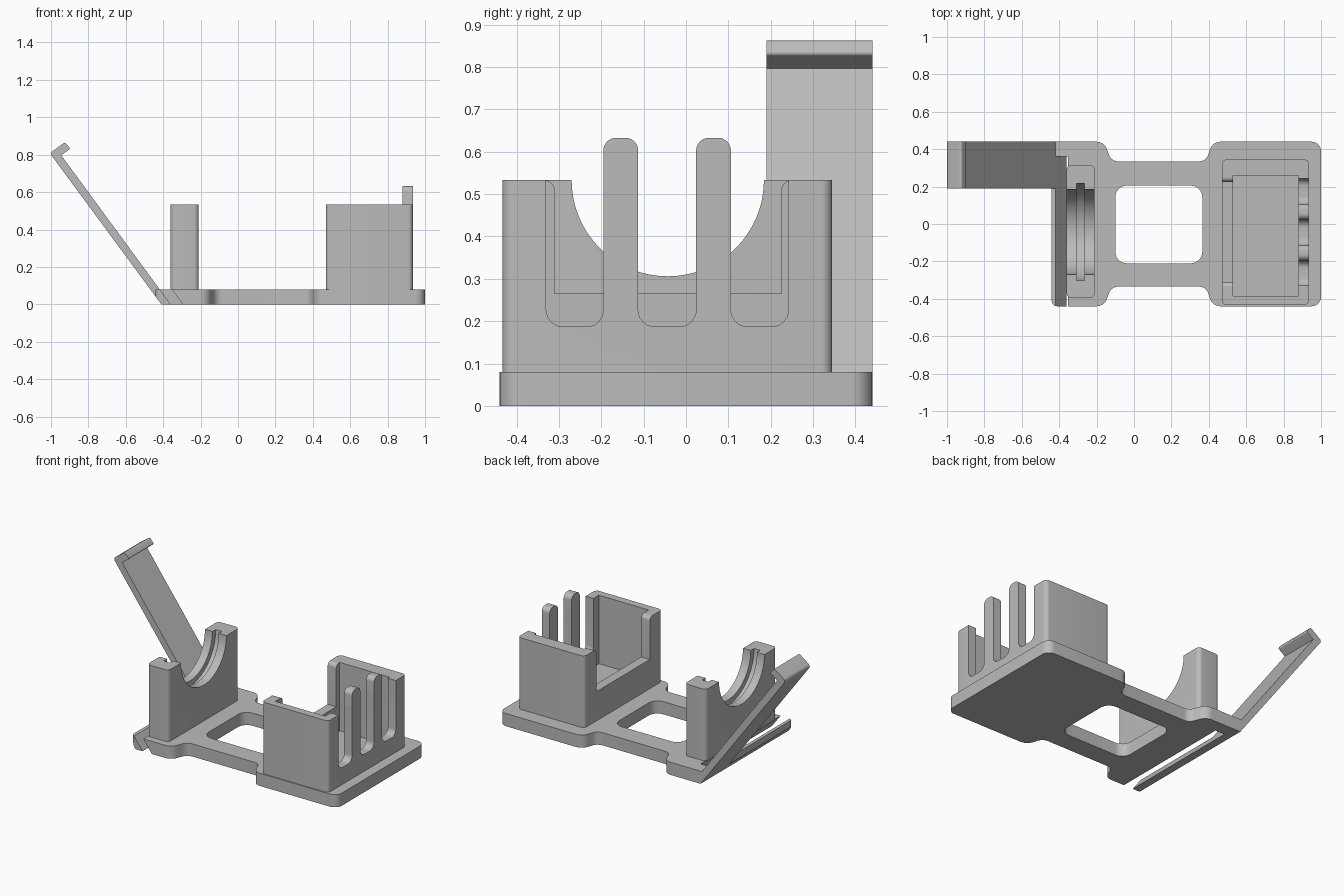
import bpy, bmesh, math
from mathutils import Vector

cube = bpy.data.objects.get("Cube")
if cube:
    bpy.data.objects.remove(cube, do_unlink=True)

grey = bpy.data.materials.new("plain_grey")
grey.use_nodes = True
grey.diffuse_color = (0.5, 0.5, 0.5, 1)
grey.node_tree.nodes["Principled BSDF"].inputs["Base Color"].default_value = (0.5, 0.5, 0.5, 1)


def rounded(corners, steps=6):
    """Polygon from (u, v, radius) corners, each filleted with its radius."""
    out = []
    for i, (u, v, r) in enumerate(corners):
        p = Vector((u, v))
        if r == 0:
            out.append(p)
            continue
        a = (Vector(corners[i - 1][:2]) - p).normalized()
        b = (Vector(corners[(i + 1) % len(corners)][:2]) - p).normalized()
        half = a.angle(b) / 2
        centre = p + (a + b).normalized() * (r / math.sin(half))
        s, e = p + a * (r / math.tan(half)) - centre, p + b * (r / math.tan(half)) - centre
        for k in range(steps + 1):
            d = s.lerp(e, k / steps)
            out.append(centre + d.normalized() * r)
    return out


def rect(u0, u1, v0, v1, r=0, r_top=None):
    t = r if r_top is None else r_top
    return rounded([(u0, v0, r), (u1, v0, r), (u1, v1, t), (u0, v1, t)])


def disc(u, v, r, n=64):
    return [Vector((u + r * math.cos(k * math.tau / n), v + r * math.sin(k * math.tau / n)))
            for k in range(n)]


def prism(name, profile, axis, lo, hi):
    """Extrude a 2D profile along x (y,z), y (x,z) or z (x,y)."""
    place = {"x": lambda p, t: (t, p.x, p.y),
             "y": lambda p, t: (p.x, t, p.y),
             "z": lambda p, t: (p.x, p.y, t)}[axis]
    bm = bmesh.new()
    face = bm.faces.new([bm.verts.new(place(p, lo)) for p in profile])
    moved = bmesh.ops.extrude_face_region(bm, geom=[face])
    shift = Vector(place(Vector((0, 0)), hi - lo))
    bmesh.ops.translate(bm, vec=shift, verts=[g for g in moved["geom"] if isinstance(g, bmesh.types.BMVert)])
    bmesh.ops.recalc_face_normals(bm, faces=bm.faces)
    mesh = bpy.data.meshes.new(name)
    bm.to_mesh(mesh)
    bm.free()
    mesh.materials.append(grey)
    ob = bpy.data.objects.new(name, mesh)
    bpy.context.collection.objects.link(ob)
    return ob


def select(ob):
    bpy.ops.object.select_all(action="DESELECT")
    ob.select_set(True)
    bpy.context.view_layer.objects.active = ob


def cut(ob, profile, axis, lo, hi):
    tool = prism("cutter", profile, axis, lo, hi)
    tool.hide_render = True
    mod = ob.modifiers.new("cut", "BOOLEAN")
    mod.operation, mod.solver, mod.object = "DIFFERENCE", "EXACT", tool
    select(ob)
    bpy.ops.object.modifier_apply(modifier=mod.name)
    bpy.data.objects.remove(tool, do_unlink=True)


TOP = 0.08       # top of the base plate
RIM = 0.533      # top of the holder walls and saddle
LEAN = 0.7375    # sideways run of the arm per unit of height


def lean(x, z):
    return Vector((x - LEAN * z, z))


# base plate: two pads joined by a waisted frame around a window
side = [(1, 0.44, 0.05), (0.42, 0.44, 0.06), (0.385, 0.335, 0.05),
        (-0.12, 0.335, 0.05), (-0.16, 0.44, 0.06), (-0.44, 0.44, 0)]
front = [(x, -y, r) for x, y, r in reversed(side)]
front[0] = (-0.44, -0.44, 0.03)
base = prism("base_plate", rounded(side + front), "z", 0, TOP)
cut(base, rect(-0.1, 0.365, -0.21, 0.205, 0.06), "z", -0.1, 0.2)
# slanted slit that frees a thin bar, and the slanted outer edge of that bar
cut(base, [lean(-0.36, -0.1), lean(-0.295, -0.1), lean(-0.295, 0.2), lean(-0.36, 0.2)], "y", -0.6, 0.36)
cut(base, [lean(-0.41, -0.1), lean(-0.41, 0.2), Vector((-0.7, 0.2)), Vector((-0.7, -0.1))], "y", -0.6, 0.6)

# leaning arm with a hooked tip
arm = prism("hooked_arm", rounded([
    (-0.41, 0, 0), (-1.006, 0.808, 0.018), (-0.925, 0.867, 0.012),
    (-0.897, 0.832, 0.008), (-0.945, 0.797, 0), (-0.36, 0, 0)]), "y", 0.19, 0.44)

# saddle with a round cradle and a central ring groove
saddle = prism("saddle", rect(-0.36, -0.21, -0.395, 0.315, 0.025), "z", TOP, RIM)
cut(saddle, disc(-0.043, RIM, 0.227), "x", -0.5, 0)
cut(saddle, disc(-0.043, RIM, 0.26), "x", -0.308, -0.264)

# open-topped box holder
box = prism("box_holder", rect(0.47, 0.935, -0.433, 0.345, 0.025), "z", TOP, RIM)
cut(box, rect(0.53, 0.88, -0.385, 0.26), "z", TOP + 0.02, 0.8)
# wide opening in the inner wall, with eased upper corners
cut(box, rounded([(-0.31, 0.265, 0), (0.225, 0.265, 0), (0.225, RIM, 0.025), (0.27, RIM, 0),
                  (0.27, 0.7, 0), (-0.355, 0.7, 0), (-0.355, RIM, 0), (-0.31, RIM, 0.025)]), "x", 0.4, 0.56)
# three slots in the outer wall
for y0, y1 in ((-0.33, -0.195), (-0.113, 0.024), (0.106, 0.242)):
    cut(box, rect(y0, y1, 0.187, 0.8, 0.04, 0), "x", 0.85, 1)

# two round-topped fingers that rise above the outer wall
fingers = [prism("finger_" + n, rect(y, y + 0.082, 0.187, 0.633, 0, 0.03), "x", 0.88, 0.935)
           for n, y in (("front", -0.195), ("back", 0.024))]

for ob in [base, arm, saddle, box] + fingers:
    select(ob)
    bpy.ops.object.shade_smooth_by_angle(angle=math.radians(30))
